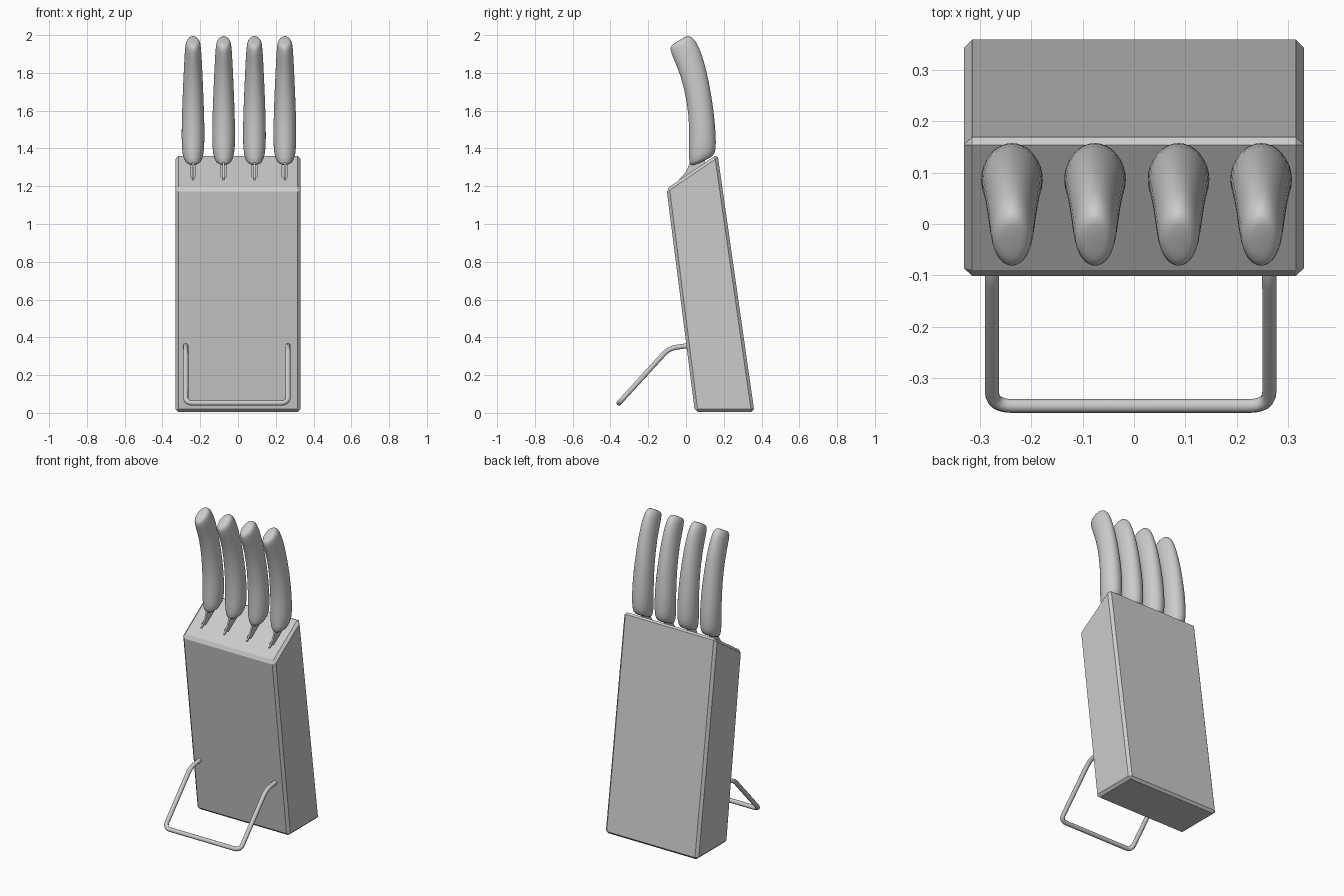
import bpy, bmesh, math
from mathutils import Vector

if "Cube" in bpy.data.objects:
    bpy.data.objects.remove(bpy.data.objects["Cube"], do_unlink=True)

grey = bpy.data.materials.new("plain grey")
grey.use_nodes = True
colour = (0.6, 0.6, 0.6, 1)
grey.diffuse_color = colour
grey.node_tree.nodes["Principled BSDF"].inputs["Base Color"].default_value = colour


def add_object(name, data):
    obj = bpy.data.objects.new(name, data)
    bpy.context.collection.objects.link(obj)
    data.materials.append(grey)
    return obj


def from_bmesh(name, bm):
    bmesh.ops.recalc_face_normals(bm, faces=bm.faces)
    mesh = bpy.data.meshes.new(name)
    bm.to_mesh(mesh)
    bm.free()
    return add_object(name, mesh)


def extrude_profile(bm, profile, x, half):
    """Extrude a side profile of (y, z) points along x, centred on x."""
    face = bm.faces.new([bm.verts.new((x - half, y, z)) for y, z in profile])
    out = bmesh.ops.extrude_face_region(bm, geom=[face])
    moved = [v for v in out["geom"] if isinstance(v, bmesh.types.BMVert)]
    bmesh.ops.translate(bm, verts=moved, vec=(2 * half, 0, 0))


def smooth(obj, angle):
    bpy.ops.object.select_all(action="DESELECT")
    obj.select_set(True)
    bpy.context.view_layer.objects.active = obj
    bpy.ops.object.shade_smooth_by_angle(angle=math.radians(angle))


KNIFE_X = [-0.238, -0.076, 0.087, 0.248]

# Leaning block with chamfered edges
bm = bmesh.new()
extrude_profile(bm, [(-0.103, 1.187), (0.167, 1.37), (0.362, 0.005), (0.047, 0.005)], 0, 0.332)
block = from_bmesh("knife_block", bm)
bevel = block.modifiers.new("chamfer", "BEVEL")
bevel.width = 0.016
bevel.segments = 1

# Slots cut into the sloping top
bm = bmesh.new()
for x in KNIFE_X:
    extrude_profile(bm, [(-0.012, 1.4), (0.12, 1.4), (0.12, 1.15), (-0.012, 1.15)], x, 0.014)
cutter = from_bmesh("slot_cutter", bm)
cutter.hide_render = True
cutter.hide_set(True)
cutter.display_type = "WIRE"
cut = block.modifiers.new("slots", "BOOLEAN")
cut.operation = "DIFFERENCE"
cut.solver = "EXACT"
cut.object = cutter

# Handle sections: front y, z, back y, z, half width
SECTIONS = [
    (0.03, 1.302, 0.13, 1.35, 0.035),
    (0.015, 1.32, 0.155, 1.37, 0.052),
    (0.013, 1.38, 0.162, 1.42, 0.062),
    (0.018, 1.50, 0.155, 1.54, 0.062),
    (0.005, 1.65, 0.137, 1.68, 0.057),
    (-0.03, 1.79, 0.105, 1.84, 0.050),
    (-0.07, 1.88, 0.07, 1.94, 0.045),
    (-0.087, 1.925, 0.045, 1.98, 0.041),
    (-0.08, 1.943, 0.02, 1.997, 0.033),
    (-0.06, 1.958, 0.0, 1.995, 0.018),
]
SIDES = 16


def make_handle(name, x):
    bm = bmesh.new()
    rings = []
    for fy, fz, by, bz, width in SECTIONS:
        front, back = Vector((x, fy, fz)), Vector((x, by, bz))
        centre, reach = (front + back) / 2, (back - front) / 2
        ring = []
        for i in range(SIDES):
            a = 2 * math.pi * i / SIDES
            side = Vector((width * math.sin(a), 0, 0))
            ring.append(bm.verts.new(centre + reach * math.cos(a) + side))
        rings.append(ring)
    for low, high in zip(rings, rings[1:]):
        for i in range(SIDES):
            j = (i + 1) % SIDES
            bm.faces.new((low[i], low[j], high[j], high[i]))
    bm.faces.new(rings[0])
    bm.faces.new(rings[-1])
    handle = from_bmesh(name, bm)
    smooth(handle, 60)
    sub = handle.modifiers.new("rounding", "SUBSURF")
    sub.levels = sub.render_levels = 1


# Knives: rounded handle and thin blade heel entering the slot
BLADE = [(0.03, 1.35), (0.015, 1.31), (0.0, 1.277), (-0.012, 1.262),
         (-0.035, 1.24), (-0.03, 1.16), (0.1, 1.16), (0.1, 1.35)]
for n, x in enumerate(KNIFE_X, 1):
    make_handle(f"knife_handle_{n}", x)
    bm = bmesh.new()
    extrude_profile(bm, BLADE, x, 0.005)
    from_bmesh(f"knife_blade_{n}", bm)

# Bent wire stand
LEFT, RIGHT = 0.264, -0.277
corners = [(RIGHT, 0.04, 0.36), (RIGHT, -0.09, 0.342), (RIGHT, -0.355, 0.052),
           (LEFT, -0.355, 0.052), (LEFT, -0.09, 0.342), (LEFT, 0.04, 0.36)]
corners = [Vector(c) for c in corners]
path = [corners[0]]
for before, corner, after in zip(corners, corners[1:], corners[2:]):
    start = corner + (before - corner).normalized() * 0.04
    end = corner + (after - corner).normalized() * 0.04
    for k in range(7):
        t = k / 6
        path.append(start * (1 - t) ** 2 + corner * 2 * t * (1 - t) + end * t ** 2)
path.append(corners[-1])
curve = bpy.data.curves.new("wire_stand", "CURVE")
curve.dimensions = "3D"
curve.bevel_depth = 0.0138
curve.bevel_resolution = 3
curve.use_fill_caps = True
spline = curve.splines.new("POLY")
spline.points.add(len(path) - 1)
for point, co in zip(spline.points, path):
    point.co = (*co, 1)
spline.use_smooth = True
add_object("wire_stand", curve)
